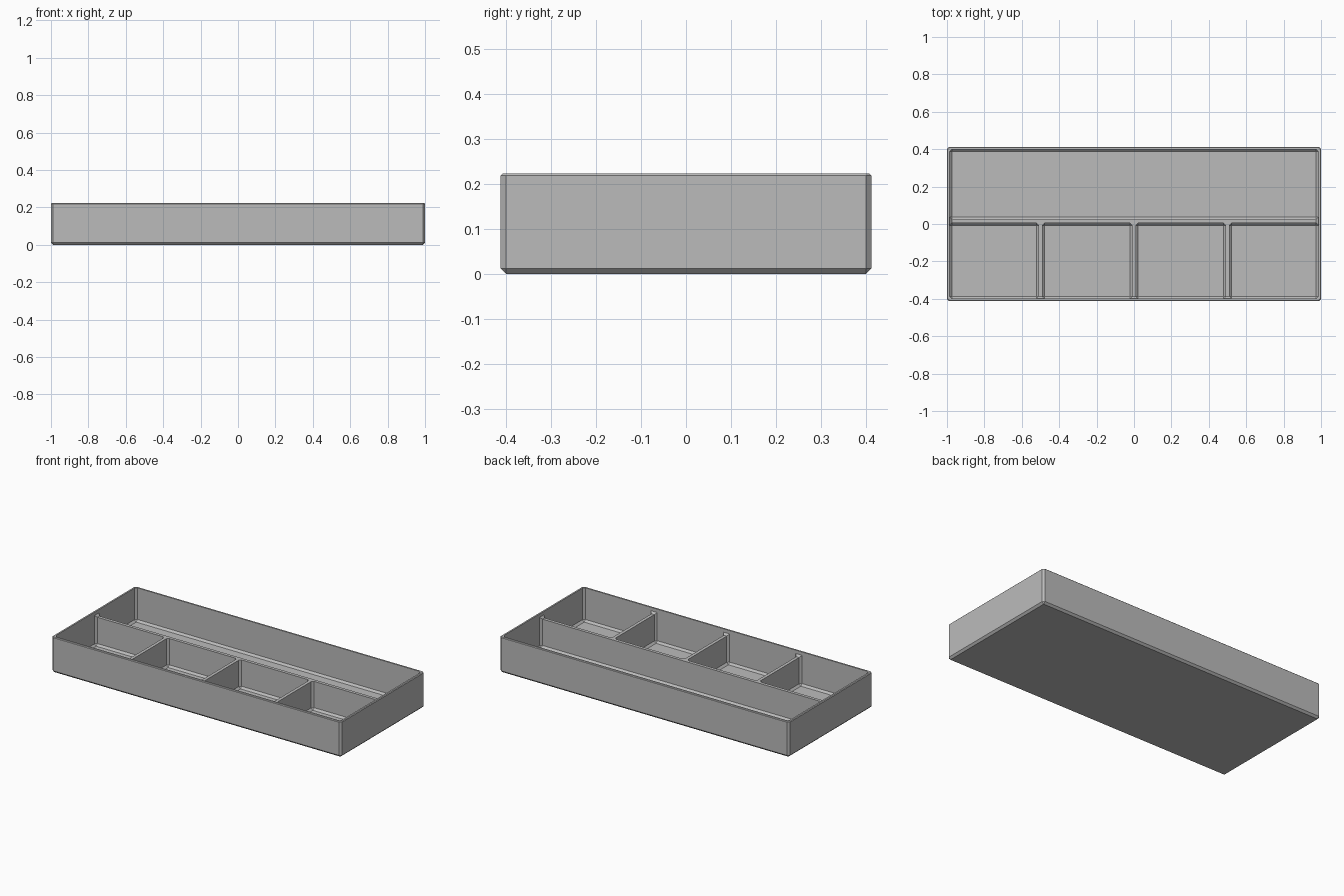
import bpy
import bmesh
from mathutils import Vector

cube = bpy.data.objects.get("Cube")
if cube:
    bpy.data.objects.remove(cube, do_unlink=True)

W, D, H = 1.0, 0.413, 0.223          # half width, half depth, height
WALL, FLOOR, DIVIDER_TOP = 0.014, 0.014, 0.19
CHAMFER, RIM = 0.012, 0.004
HALF = 0.01                          # half thickness of a divider
RAIL_Y = 0.015                       # centre of the long divider

grey = bpy.data.materials.new("grey_plastic")
grey.use_nodes = True
grey.diffuse_color = (0.5, 0.5, 0.5, 1)
grey.node_tree.nodes["Principled BSDF"].inputs["Base Color"].default_value = (0.5, 0.5, 0.5, 1)


def block(name, low, high, chamfer, rim=0):
    """Box with chamfered uprights and bottom edges, and an optional rim chamfer."""
    low, high = Vector(low), Vector(high)
    bm = bmesh.new()
    bmesh.ops.create_cube(bm, size=1)
    for v in bm.verts:
        v.co = (low + high) / 2 + v.co * (high - low)
    top = high.z - 1e-5
    edges = [e for e in bm.edges if not all(v.co.z > top for v in e.verts)]
    bmesh.ops.bevel(bm, geom=edges, offset=chamfer, segments=1, affect='EDGES')
    if rim:
        edges = [e for e in bm.edges if all(v.co.z > top for v in e.verts)]
        bmesh.ops.bevel(bm, geom=edges, offset=rim, segments=1, affect='EDGES')
    bmesh.ops.recalc_face_normals(bm, faces=bm.faces)
    mesh = bpy.data.meshes.new(name)
    bm.to_mesh(mesh)
    bm.free()
    mesh.materials.append(grey)
    ob = bpy.data.objects.new(name, mesh)
    bpy.context.collection.objects.link(ob)
    return ob


def carve(target, name, low, high):
    """Cut a chamfered pocket out of the target and discard the cutter."""
    cutter = block(name, low, high, CHAMFER)
    cutter.hide_render = True
    mod = target.modifiers.new(name, 'BOOLEAN')
    mod.operation, mod.solver, mod.object = 'DIFFERENCE', 'EXACT', cutter
    bpy.ops.object.select_all(action='DESELECT')
    bpy.context.view_layer.objects.active = target
    target.select_set(True)
    bpy.ops.object.modifier_apply(modifier=name)
    bpy.data.objects.remove(cutter, do_unlink=True)


# Outer shell
tray = block("organiser_tray", (-W, -D, 0), (W, D, H), CHAMFER, RIM)

# Long rear compartment
inner_x, inner_y, above = W - WALL, D - WALL, H + 0.1
carve(tray, "rear_pocket", (-inner_x, RAIL_Y + HALF, FLOOR), (inner_x, inner_y, above))

# Four front compartments between evenly spaced dividers
stops = [-inner_x - HALF, -0.5, 0, 0.5, inner_x + HALF]
for left, right in zip(stops, stops[1:]):
    carve(tray, "front_pocket", (left + HALF, -inner_y, FLOOR),
          (right - HALF, RAIL_Y - HALF, above))

# Dividers stop below the rim, with a small chamfer where they meet the walls
carve(tray, "divider_clearance", (-inner_x, -inner_y, DIVIDER_TOP), (inner_x, inner_y, above))
